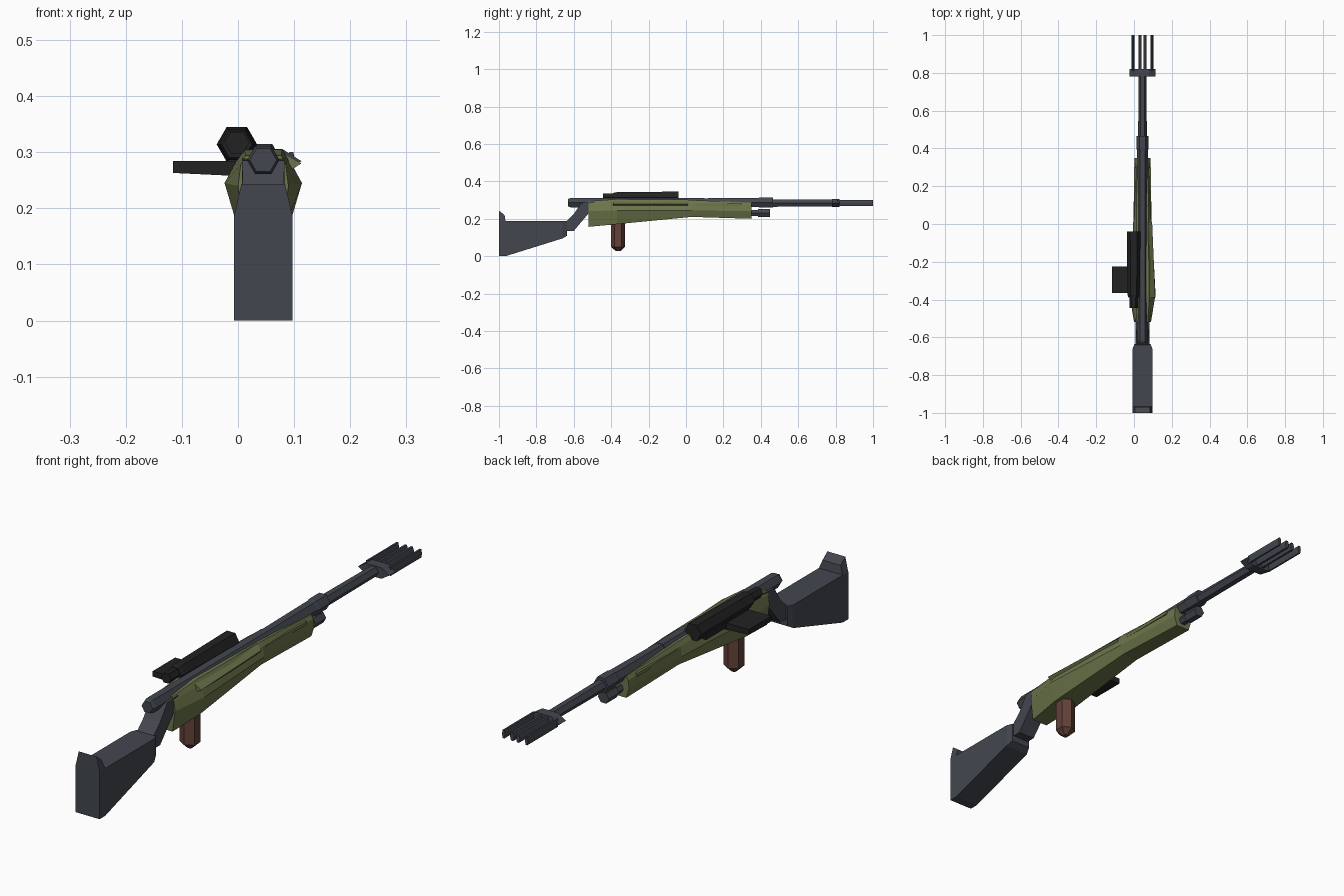
import bpy, bmesh, math

if "Cube" in bpy.data.objects:
    bpy.data.objects.remove(bpy.data.objects["Cube"])

CX = 0.045  # centre line of the rifle


def mat(name, rgb):
    m = bpy.data.materials.new(name)
    m.diffuse_color = (*rgb, 1)
    m.use_nodes = True
    m.node_tree.nodes["Principled BSDF"].inputs["Base Color"].default_value = m.diffuse_color
    return m


SLATE = mat("slate_metal", (0.055, 0.062, 0.076))
GREEN = mat("olive_green", (0.15, 0.178, 0.07))
BROWN = mat("grip_brown", (0.125, 0.054, 0.041))
BLACK = mat("matte_black", (0.016, 0.016, 0.016))


def loft(name, rings, material):
    """Skin a row of equal-length point rings and cap both ends."""
    bm = bmesh.new()
    vs = [[bm.verts.new(p) for p in ring] for ring in rings]
    n = len(vs[0])
    for a, b in zip(vs, vs[1:]):
        for i in range(n):
            j = (i + 1) % n
            bm.faces.new((a[i], a[j], b[j], b[i]))
    bm.faces.new(vs[0])
    bm.faces.new(vs[-1])
    bmesh.ops.recalc_face_normals(bm, faces=bm.faces)
    me = bpy.data.meshes.new(name)
    bm.to_mesh(me)
    bm.free()
    me.materials.append(material)
    ob = bpy.data.objects.new(name, me)
    bpy.context.collection.objects.link(ob)
    return ob


def ring(y, x, z, rx, rz=None, n=6):
    """Flat-topped polygon across the barrel axis."""
    rz = rz or rx
    return [(x + rx * math.cos(2 * math.pi * i / n), y,
             z + rz * math.sin(2 * math.pi * i / n)) for i in range(n)]


def tube(name, x, z, stations, material):
    return loft(name, [ring(y, x, z, r) for y, r in stations], material)


def rect(y, hw, z0, z1, x=CX, y1=None):
    """Rectangle across the axis; y1 slants the top edge."""
    y1 = y if y1 is None else y1
    return [(x - hw, y, z0), (x + hw, y, z0), (x + hw, y1, z1), (x - hw, y1, z1)]


def box(name, x0, x1, y0, y1, z0, z1, material):
    x, hw = (x0 + x1) / 2, (x1 - x0) / 2
    return loft(name, [rect(y0, hw, z0, z1, x), rect(y1, hw, z0, z1, x)], material)


# Stock and its cheek hump at the butt
loft("stock", [rect(-1, .052, 0, .187), rect(-.965, .052, 0, .187),
               rect(-.66, .052, .095, .187), rect(-.635, .042, .11, .187)], SLATE)
loft("butt_hump", [
    [(CX - .052, -1, .186), (CX + .052, -1, .186), (CX + .052, -.965, .186), (CX - .052, -.965, .186)],
    [(CX - .039, -1, .243), (CX + .039, -1, .243), (CX + .039, -.97, .22), (CX - .039, -.97, .22)],
], SLATE)

# Slanted neck joining stock to body
loft("stock_neck", [rect(-.65, .036, .135, .187, y1=-.64),
                    rect(-.60, .036, .135, .225, y1=-.60),
                    rect(-.52, .038, .23, .285, y1=-.56),
                    rect(-.49, .038, .24, .29)], SLATE)

# Olive body: faceted section that narrows toward the muzzle
def body_ring(y, zb, zm, zt, bottom, mid, shoulder, top):
    half = [(bottom, zb), (mid, zm), (shoulder, zt - .016), (top, zt)]
    return ([(CX + w, y, z) for w, z in half] +
            [(CX - w, y, z) for w, z in reversed(half)])


loft("body", [
    body_ring(-.52, .157, .24, .294, .034, .045, .040, .032),
    body_ring(-.37, .171, .245, .305, .047, .069, .045, .034),
    body_ring(.03, .210, .245, .300, .034, .048, .042, .032),
    body_ring(.35, .200, .240, .286, .030, .042, .038, .030),
], GREEN)

# Raised ribs along the sides
loft("right_rib", [
    [(.075, y, .302), (tip, y, .280), (.085, y, .262)]
    for y, tip in ((-.39, .113), (.01, .096))], GREEN)
for side, s in (("left", -1), ("right", 1)):
    x0, x1 = sorted((CX + s * .03, CX + s * .044))
    box(side + "_front_rib", x0, x1, .05, .30, .268, .281, GREEN)

# Barrel in stepped hexagonal lengths
tube("receiver_tube", CX, .286, [(-.63, .024), (-.615, .029), (.10, .029)], SLATE)
tube("barrel_sleeve", CX, .287, [(.10, .026), (.39, .029), (.40, .032), (.465, .032)], SLATE)
tube("barrel", CX, .284, [(.46, .023), (.80, .021)], SLATE)

# Muzzle collar with four prongs
loft("muzzle_collar", [ring(y, CX, .284, .068, .025) for y in (.78, .82)], SLATE)
for i, (dx, r) in enumerate(((-.050, .007), (-.013, .009), (.013, .009), (.050, .007))):
    loft("muzzle_prong_%d" % (i + 1),
         [ring(y, CX + dx, .284, r, .019) for y in (.81, 1.0)], SLATE)

# Lower tube under the barrel
tube("lower_tube", CX, .231, [(.33, .018), (.385, .018), (.385, .024), (.45, .024)], SLATE)

# Grip with a tapered tip
loft("grip", [[(CX + r * math.sin(a), -.363 + r * math.cos(a), z)
               for a in [math.pi / 3 * k for k in range(6)]]
              for z, r in ((.027, .012), (.05, .038), (.19, .038))], BROWN)

# Scope, eyepiece and mount
tube("scope", -.002, .314, [(-.39, .027), (-.375, .032), (-.06, .036), (-.04, .036)], BLACK)
tube("eyepiece", -.002, .317, [(-.445, .022), (-.38, .022)], BLACK)
box("scope_mount", -.018, .016, -.36, -.10, .265, .300, BLACK)

# Side magazine
loft("side_magazine", [
    [(x, -.365, zb), (x, -.225, zb), (x, -.225, .284), (x, -.365, .284)]
    for x, zb in ((-.116, .263), (.01, .257))], BLACK)
